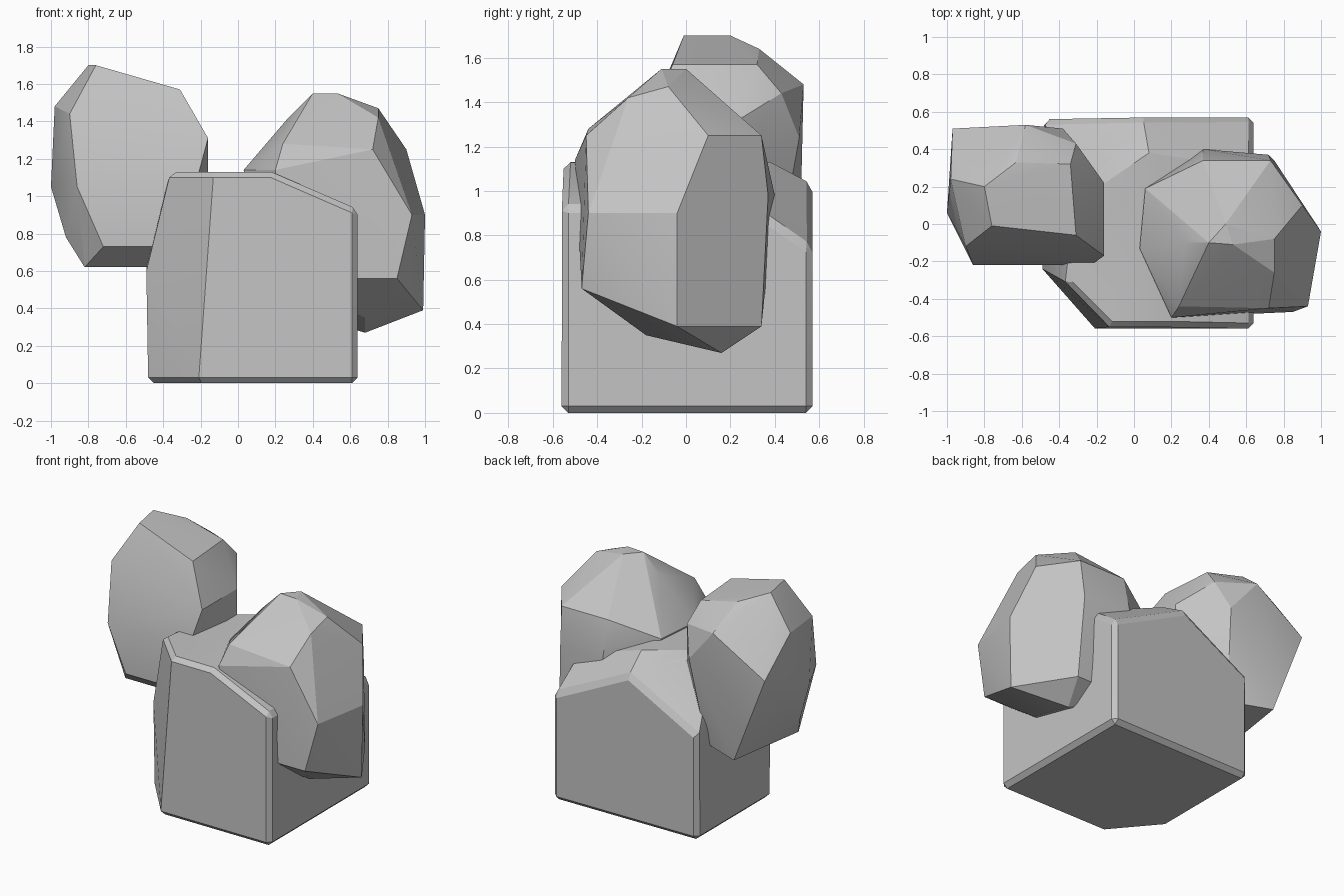
import bpy
import bmesh
import math
from mathutils import Vector

# Remove the default cube
default_cube = bpy.data.objects.get("Cube")
if default_cube:
    bpy.data.objects.remove(default_cube, do_unlink=True)

UNIT = 0.01  # corner positions below are in hundredths


def make_material(name, colour):
    material = bpy.data.materials.new(name)
    material.use_nodes = True
    material.diffuse_color = colour
    shader = material.node_tree.nodes["Principled BSDF"]
    shader.inputs["Base Color"].default_value = colour
    shader.inputs["Roughness"].default_value = 0.9
    return material


stone_grey = make_material("stone grey", (0.55, 0.55, 0.55, 1))


def level(height, *outline):
    """Place a flat outline of (x, y) corners at one height."""
    return [(x, y, height) for x, y in outline]


def make_rock(name, corners, chamfer):
    """Wrap the corners in a faceted stone and chamfer its sharp edges."""
    mesh = bpy.data.meshes.new(name)
    bm = bmesh.new()
    for corner in corners:
        bm.verts.new(Vector(corner) * UNIT)
    hull = bmesh.ops.convex_hull(bm, input=bm.verts[:])
    leftovers = {item for item in hull["geom_interior"] + hull["geom_unused"]
                 if isinstance(item, bmesh.types.BMVert)}
    bmesh.ops.delete(bm, geom=list(leftovers), context="VERTS")

    # Merge nearly flat triangles into broad facets
    bmesh.ops.dissolve_limit(bm, angle_limit=math.radians(4),
                             verts=bm.verts[:], edges=bm.edges[:])
    if chamfer:
        sharp = [edge for edge in bm.edges
                 if edge.calc_face_angle(0) > math.radians(50)]
        bmesh.ops.bevel(bm, geom=sharp, offset=chamfer, segments=1,
                        affect="EDGES", clamp_overlap=True)
    bmesh.ops.recalc_face_normals(bm, faces=bm.faces[:])
    bm.to_mesh(mesh)
    bm.free()

    rock = bpy.data.objects.new(name, mesh)
    bpy.context.collection.objects.link(rock)
    mesh.materials.append(stone_grey)

    # Smooth the soft edges only
    bpy.ops.object.select_all(action="DESELECT")
    rock.select_set(True)
    bpy.context.view_layer.objects.active = rock
    bpy.ops.object.shade_smooth_by_angle(angle=math.radians(20))
    return rock


# Square base block with one cut front corner and a sloping top
footprint = [(-48, -24), (-21, -56), (64, -56), (64, 57), (-48, 56)]
block_corners = (
    level(0, *footprint)
    + level(60, (-49, -24))
    + level(74, (64, 57), (-48, 56))
    + level(93, (64, -56), (64, 30))
    + level(103, (5, 57))
    + level(113, (-36, -32), (-13, -55), (18, -55), (8, 38), (-30, 12))
)
make_rock("base_block", block_corners, 0.03)

# Tall upright boulder, leaning against the back of the block
tall_corners = (
    level(62, (-82, -8), (-46, -8), (-73, 51), (-44, 40))
    + level(73, (-72, -22), (-30, -22))
    + level(78, (-92, 5))
    + level(105, (-100, 6), (-86, -22), (-23, -22), (-16, 22))
    + level(124, (-97, 51), (-38, 51))
    + level(131, (-16, -17), (-16, 22))
    + level(144, (-90, -12), (-80, 45), (-31, 43))
    + level(148, (-98, 24), (-58, 53))
    + level(157, (-31, -6), (-34, 32))
    + level(164, (-63, 33))
    + level(170, (-76, -1), (-80, 20))
)
make_rock("tall_boulder", tall_corners, 0)

# Broad side boulder, embedded in the other side of the block
side_corners = (
    level(27, (68, 16))
    + level(35, (68, -18), (40, 10))
    + level(39, (75, 34), (99, -4), (40, 34))
    + level(56, (85, -47), (22, -47))
    + level(90, (100, -4), (93, -44), (8, -25))
    + level(98, (37, 40), (72, 37))
    + level(114, (3, -13), (6, 19), (20, -50))
    + level(125, (90, 10), (73, 34), (37, 34), (72, -45))
    + level(128, (24, -44))
    + level(142, (75, -26), (27, -10))
    + level(147, (75, -8))
    + level(155, (40, -10), (53, -11), (49, 0))
)
make_rock("side_boulder", side_corners, 0)
